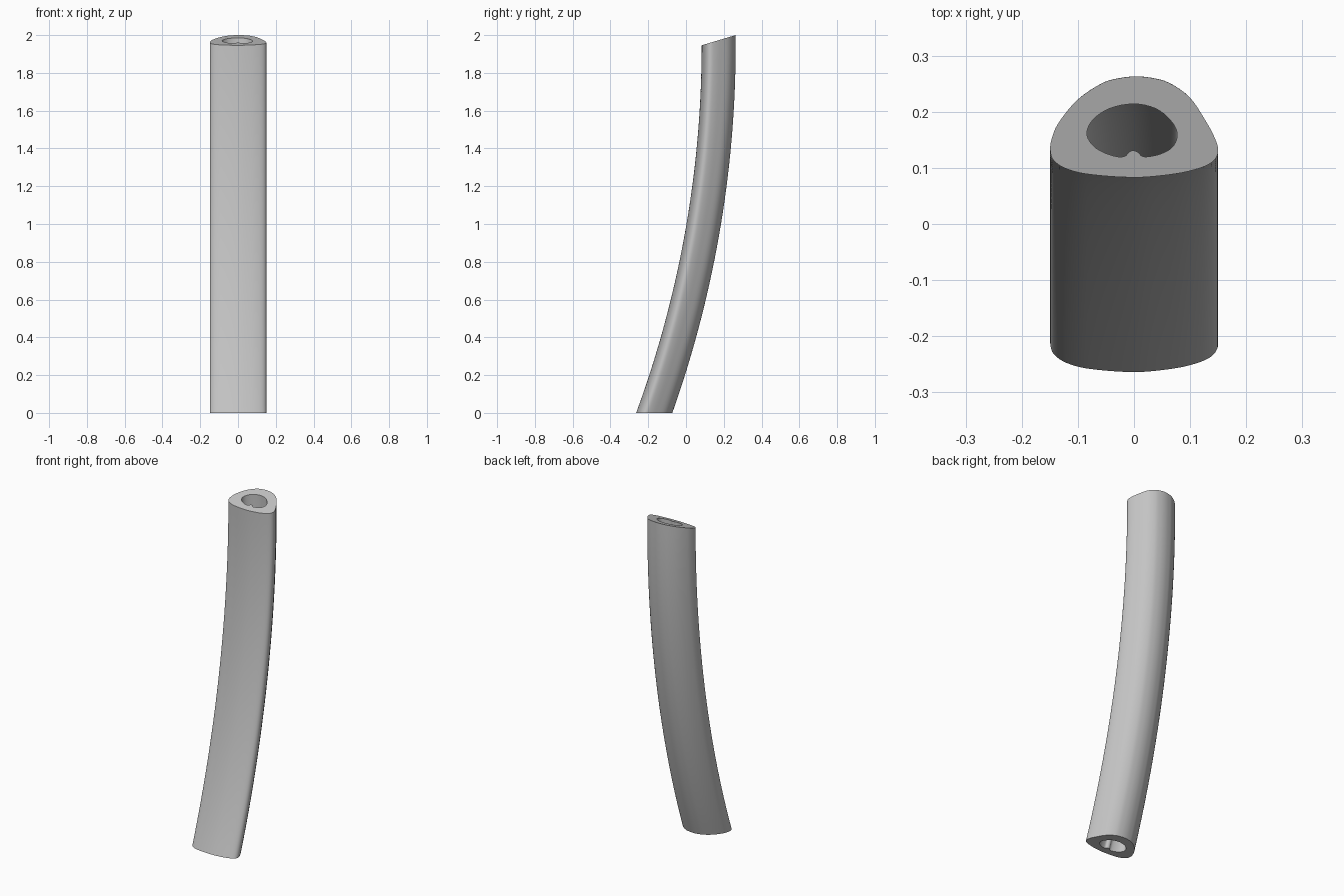
import bpy, bmesh, math
from mathutils import Vector

cube = bpy.data.objects.get("Cube")
if cube:
    bpy.data.objects.remove(cube)

# Section profiles in thousandths: across, depth from the front face
OUTER = [(0, 0), (64, 5), (109, 14), (139, 27), (150, 45), (145, 68), (127, 102),
         (99, 143), (62, 169), (29, 178), (0, 180), (-26, 177), (-55, 169), (-100, 139),
         (-136, 95), (-148, 64), (-149, 45), (-143, 30), (-122, 16), (-84, 6)]
BORE = [(-2, 48), (7, 45), (14, 38), (25, 37), (50, 43), (70, 56), (77, 79), (64, 103),
        (38, 123), (0, 131), (-43, 123), (-73, 103), (-84, 79), (-75, 59), (-57, 46),
        (-30, 37), (-16, 38), (-9, 45)]

# The tube bends around this centre; the top is cut at a slant
RADIUS, CENTRE_Y, CENTRE_Z = 5.655, -5.572, 1.95
TOP_FRONT, TOP_SLOPE, RINGS = 1.946, 0.3, 32


def smooth_loop(points, steps=4):
    """Closed rounded curve through the profile points."""
    pts = [Vector(p) / 1000 for p in points]
    out = []
    for i in range(len(pts)):
        a, b, c, d = (pts[(i + k) % len(pts)] for k in (-1, 0, 1, 2))
        ta = (c - a).normalized() * (c - b).length
        tb = (d - b).normalized() * (c - b).length
        for s in range(steps):
            t = s / steps
            h = t * t * (3 - 2 * t)
            out.append(b * (1 - h) + c * h + ta * t * (1 - t) ** 2 - tb * t * t * (1 - t))
    return out


def sweep_wall(bm, loop):
    """Sweep a loop along the bend; return its bottom and top edges."""
    rings = []
    for k in range(RINGS + 1):
        ring = []
        for x, depth in loop:
            z = (TOP_FRONT + depth * TOP_SLOPE) * k / RINGS
            y = CENTRE_Y + math.sqrt((RADIUS + depth) ** 2 - (z - CENTRE_Z) ** 2)
            ring.append(bm.verts.new((x, y, z)))
        rings.append(ring)
    n = len(loop)
    for low, high in zip(rings, rings[1:]):
        for i in range(n):
            j = (i + 1) % n
            bm.faces.new((low[i], low[j], high[j], high[i]))
    return [[bm.edges.get((r[i], r[(i + 1) % n])) for i in range(n)]
            for r in (rings[0], rings[-1])]


# Outer wall, bore and ring-shaped end faces
bm = bmesh.new()
outer_ends = sweep_wall(bm, smooth_loop(OUTER))
bore_ends = sweep_wall(bm, smooth_loop(BORE))
for outer, bore in zip(outer_ends, bore_ends):
    bmesh.ops.triangle_fill(bm, edges=outer + bore, use_beauty=True)
bmesh.ops.recalc_face_normals(bm, faces=bm.faces)

mesh = bpy.data.meshes.new("curved_tube")
bm.to_mesh(mesh)
bm.free()
tube = bpy.data.objects.new("curved_tube", mesh)
bpy.context.collection.objects.link(tube)

# Plain grey
grey = bpy.data.materials.new("light_grey")
grey.use_nodes = True
colour = (0.55, 0.55, 0.55, 1)
grey.diffuse_color = colour
grey.node_tree.nodes["Principled BSDF"].inputs["Base Color"].default_value = colour
mesh.materials.append(grey)

# Smooth walls with crisp ends
bpy.ops.object.select_all(action='DESELECT')
tube.select_set(True)
bpy.context.view_layer.objects.active = tube
bpy.ops.object.shade_smooth_by_angle(angle=math.radians(40))
